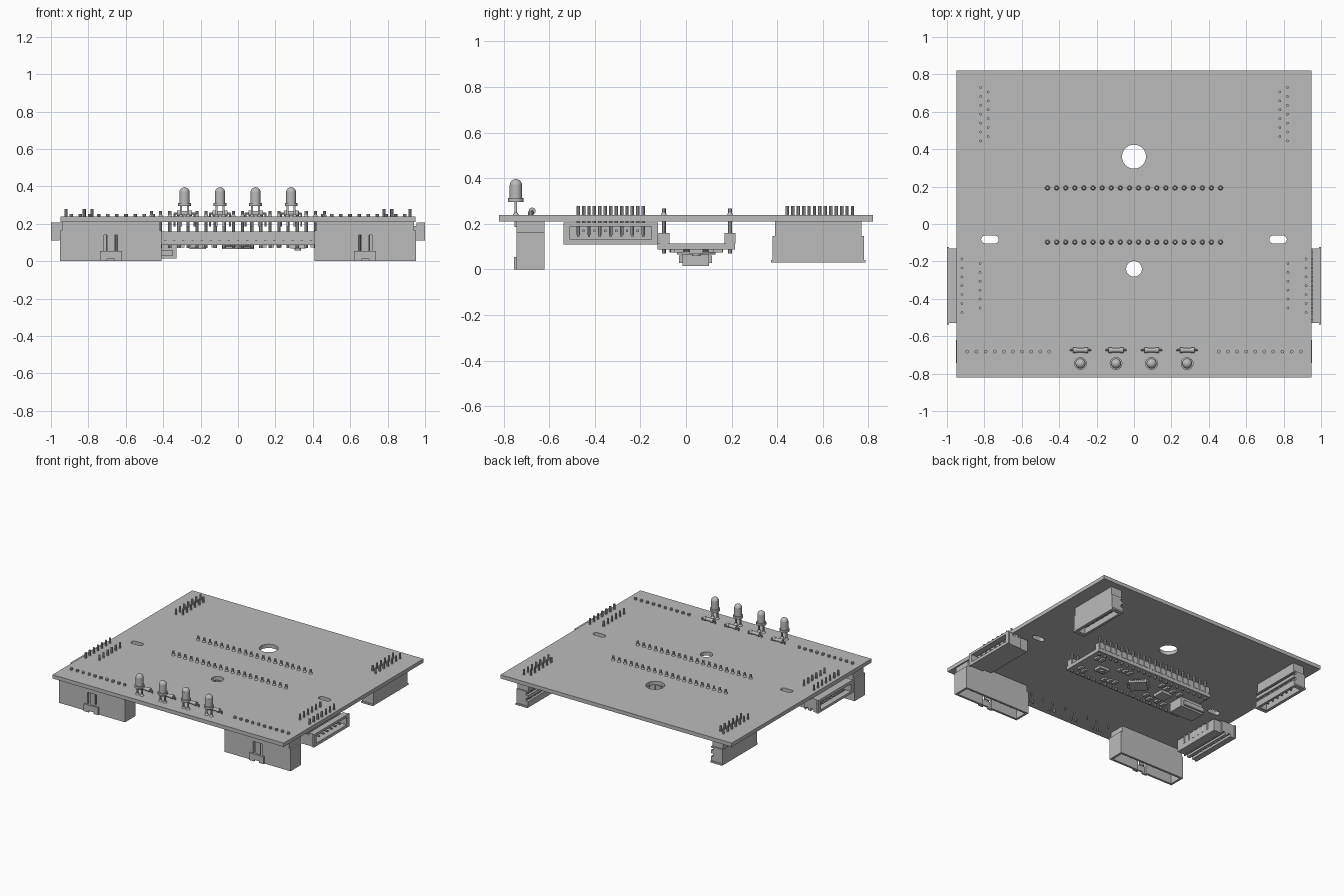
import bpy, bmesh, math, random
from mathutils import Matrix, Vector

old = bpy.data.objects.get("Cube")
if old:
    bpy.data.objects.remove(old, do_unlink=True)

GREY = 0.5
mat = bpy.data.materials.new("plain grey")
mat.use_nodes = True
mat.diffuse_color = (GREY, GREY, GREY, 1)
mat.node_tree.nodes["Principled BSDF"].inputs["Base Color"].default_value = (GREY, GREY, GREY, 1)

PITCH = 0.0487
BOTTOM, TOP = 0.21, 0.238


def box(bm, x0, x1, y0, y1, z0, z1, turn=0):
    centre = Vector((x0 + x1, y0 + y1, z0 + z1)) / 2
    m = (Matrix.Translation(centre) @ Matrix.Rotation(turn, 4, 'Z')
         @ Matrix.Diagonal((abs(x1 - x0), abs(y1 - y0), abs(z1 - z0), 1)))
    bmesh.ops.create_cube(bm, size=1, matrix=m)


def rod(bm, x, y, z0, z1, r=0.007, sides=8, along_x=False, r2=None):
    # upright rod, or lying along x from z0 to z1 with (x, y) as (y, z)
    if along_x:
        m = Matrix.Translation(((z0 + z1) / 2, x, y)) @ Matrix.Rotation(math.pi / 2, 4, 'Y')
    else:
        m = Matrix.Translation((x, y, (z0 + z1) / 2))
    bmesh.ops.create_cone(bm, cap_ends=True, segments=sides, radius1=r,
                          radius2=r if r2 is None else r2, depth=z1 - z0, matrix=m)


def finish(name, bm, smooth=False, matrix=None):
    if matrix:
        bmesh.ops.transform(bm, matrix=matrix, verts=bm.verts)
    bmesh.ops.recalc_face_normals(bm, faces=bm.faces)
    me = bpy.data.meshes.new(name)
    bm.to_mesh(me)
    bm.free()
    me.materials.append(mat)
    ob = bpy.data.objects.new(name, me)
    bpy.context.collection.objects.link(ob)
    if smooth:
        bpy.ops.object.select_all(action='DESELECT')
        ob.select_set(True)
        bpy.context.view_layer.objects.active = ob
        bpy.ops.object.shade_smooth_by_angle(angle=math.radians(35))
    return ob


def shell(bm, x0, x1, y0, y1, z0, z1, t, roof):
    # box open at the bottom
    box(bm, x0, x1, y0, y0 + t, z0, z1)
    box(bm, x0, x1, y1 - t, y1, z0, z1)
    box(bm, x0, x0 + t, y0 + t, y1 - t, z0, z1)
    box(bm, x1 - t, x1, y0 + t, y1 - t, z0, z1)
    box(bm, x0 + t, x1 - t, y0 + t, y1 - t, z1 - roof, z1)


# Board with round holes and slots
bm = bmesh.new()
box(bm, -0.95, 0.95, -0.82, 0.82, BOTTOM, TOP)
board = finish("board", bm)
bm = bmesh.new()
rod(bm, 0, 0.36, 0.1, 0.4, 0.064, 40)
rod(bm, 0, -0.24, 0.1, 0.4, 0.042, 32)
for s in (-1, 1):
    before = set(bm.verts)
    rod(bm, s * 0.77, -0.083, 0.1, 0.4, 0.021, 24)
    for v in set(bm.verts) - before:
        v.co.x += math.copysign(0.026, v.co.x - s * 0.77)
cutter = finish("hole_cutter", bm)
cutter.hide_render = True
mod = board.modifiers.new("holes", 'BOOLEAN')
mod.operation, mod.object, mod.solver = 'DIFFERENCE', cutter, 'EXACT'
bpy.context.view_layer.objects.active = board
bpy.ops.object.modifier_apply(modifier="holes")
bpy.data.objects.remove(cutter, do_unlink=True)

# Front box headers with keyed front wall and one pin row
for s, side in ((-1, "right"), (1, "left")):
    bm = bmesh.new()
    c = s * 0.68
    x0, x1, y0, y1, t = c - 0.272, c + 0.272, -0.743, -0.62, 0.016
    box(bm, x0, x1, y1 - t, y1, 0, 0.165)
    for e in (x0, x1 - t):
        box(bm, e, e + t, y0 + t, y1 - t, 0, 0.165)
    box(bm, x0 + t, x1 - t, y0 + t, y1 - t, 0.145, 0.165)
    box(bm, x0, c - 0.037, y0, y0 + t, 0, 0.165)
    box(bm, c + 0.037, x1, y0, y0 + t, 0, 0.165)
    box(bm, c - 0.037, c + 0.037, y0, y0 + t, 0.14, 0.165)
    box(bm, c - 0.02, c + 0.02, y0 + 0.008, y0 + t, 0.05, 0.14)
    for e in (-1, 1):
        box(bm, c + e * 0.059, c + e * 0.02, y0 - 0.012, y0, 0, 0.055)
    box(bm, c - 0.02, c + 0.02, y0 - 0.012, y0, 0.012, 0.055)
    box(bm, x0 + 0.012, x1 - 0.012, y0, y1, 0.165, BOTTOM)
    finish(side + "_box_header", bm)
    bm = bmesh.new()
    for i in range(10):
        rod(bm, c + s * -0.008 + (i - 4.5) * PITCH, -0.682, 0.04, 0.253, 0.01, 10)
    finish(side + "_box_header_pins", bm, True)


def slotted_header(name, matrix):
    # length along y, mouth at z = 0, slotted long wall on +x
    bm = bmesh.new()
    h = 0.195
    for x, t in ((-0.048, 0.022), (0.03, 0.018)):
        if x < 0:
            box(bm, x, x + t, -0.2, 0.2, 0.012, 0.117)
        else:
            box(bm, x, x + t, -0.2, 0.2, 0.012, 0.045)
            box(bm, x, x + t, -0.2, 0.2, 0.066, 0.09)
            box(bm, x, x + t, -0.2, 0.2, 0.108, 0.117)
    for e in (-1, 1):
        box(bm, -0.026, 0.03, e * 0.178, e * 0.2, 0.012, 0.117)
        box(bm, -0.048, 0.048, e * 0.178, e * 0.208, 0, 0.012)
    box(bm, -0.048, -0.026, -0.178, 0.178, 0, 0.012)
    box(bm, 0.03, 0.048, -0.178, 0.178, 0, 0.012)
    box(bm, -0.044, 0.044, -0.19, 0.19, 0.117, h - 0.015)
    for i in range(13):
        x = 0.012 if i % 2 else -0.012
        box(bm, x - 0.005, x + 0.005, (i - 6) * 0.0238 - 0.005, (i - 6) * 0.0238 + 0.005, 0.03, 0.117)
    finish(name, bm, matrix=matrix)


for s, side in ((-1, "right"), (1, "left")):
    # Back headers open downward, slots facing the middle
    turn = Matrix.Rotation(math.pi if s > 0 else 0, 4, 'Z')
    slotted_header(side + "_back_header", Matrix.Translation((s * 0.8, 0.58, 0.03)) @ turn)
    # Side headers lie flat with the mouth facing outward
    flat = Matrix.Rotation(-s * math.pi / 2, 4, 'Y')
    slotted_header(side + "_side_header", Matrix.Translation((s, -0.33, 0.158)) @ flat)
    # Pins through the board in staggered rows
    bm = bmesh.new()
    for x, n, y in ((0.82, 7, 0.587), (0.78, 6, 0.587), (0.823, 6, -0.33), (0.92, 7, -0.33)):
        for i in range(n):
            yy = y + (i - (n - 1) / 2) * 0.0476
            rod(bm, s * x, yy, 0.15, 0.279, 0.0075, 8)
            if y < 0 and x < 0.9:
                box(bm, s * 0.817, s * 0.86, yy - 0.006, yy + 0.006, 0.15, 0.162)
    finish(side + "_header_pins", bm, True)

# Light domes with flanges and leads, each with a resistor behind
for i in range(4):
    x, y = -0.286 + i * 0.19, -0.746
    bm = bmesh.new()
    rod(bm, x, y, 0.296, 0.312, 0.034, 24)
    rod(bm, x, y, 0.312, 0.37, 0.027, 24)
    bmesh.ops.create_uvsphere(bm, u_segments=24, v_segments=12, radius=0.0268,
                              matrix=Matrix.Translation((x, y, 0.369)))
    for e in (-1, 1):
        box(bm, x + e * 0.014, x + e * 0.024, y - 0.005, y + 0.005, 0.185, 0.296)
        rod(bm, x + e * 0.019, y, TOP, TOP + 0.012, 0.014, 12, r2=0.006)
    finish(f"light_{i + 1}", bm, True)
    bm = bmesh.new()
    y = -0.674
    rod(bm, y, 0.256, x - 0.03, x + 0.03, 0.012, 16, True)
    for e in (-1, 1):
        rod(bm, y, 0.256, x + e * 0.03 - 0.009, x + e * 0.03 + 0.009, 0.015, 16, True)
        rod(bm, y, 0.256, x + e * 0.046 - 0.01, x + e * 0.046 + 0.01, 0.005, 8, True)
        rod(bm, x + e * 0.054, y, 0.185, 0.259, 0.005, 8)
    finish(f"resistor_{i + 1}", bm, True)

# Plug-in module: small board, pin strips and pins
bm = bmesh.new()
box(bm, -0.49, 0.49, -0.125, 0.215, 0.087, 0.113)
finish("module_board", bm)
for y, name in ((-0.097, "front"), (0.193, "back")):
    strip, pins = bmesh.new(), bmesh.new()
    box(strip, -0.485, 0.485, y - 0.018, y + 0.018, 0.113, 0.158)
    for i in range(20):
        x = (i - 9.5) * PITCH
        box(strip, x - 0.018, x + 0.018, y - 0.024, y + 0.024, 0.113, 0.16)
        rod(pins, x, y, 0.07, 0.268, 0.0085, 8)
        rod(pins, x, y, TOP, TOP + 0.012, 0.013, 10, r2=0.008)
    finish(name + "_pin_strip", strip)
    finish(name + "_module_pins", pins, True)

# Module parts underneath: socket, chips, button and small parts
bm = bmesh.new()
box(bm, -0.52, -0.33, -0.015, 0.1, 0.015, 0.087)
box(bm, -0.52, -0.35, -0.03, 0.115, 0.028, 0.06)
finish("cable_socket", bm)
bm = bmesh.new()
box(bm, -0.06, 0.06, -0.015, 0.105, 0.066, 0.087, math.pi / 4)
for k in range(4):
    for i in range(8):
        a = k * math.pi / 2 + math.pi / 4
        p = Matrix.Rotation(a, 3, 'Z') @ Vector((0.066, (i - 3.5) * 0.0125, 0))
        box(bm, p.x - 0.008, p.x + 0.008, p.y + 0.042, p.y + 0.048, 0.078, 0.087, a)
box(bm, -0.26, -0.17, 0.0, 0.09, 0.066, 0.087)
finish("module_chips", bm)
bm = bmesh.new()
box(bm, 0.28, 0.36, 0.015, 0.075, 0.068, 0.087)
rod(bm, 0.32, 0.045, 0.058, 0.068, 0.018, 16)
finish("push_button", bm, True)
bm = bmesh.new()
random.seed(4)
for x in (-0.3, -0.24, -0.18, -0.13, 0.14, 0.18, 0.22, 0.4, 0.44):
    for y in (-0.04, 0.13):
        y += random.uniform(-0.015, 0.015)
        box(bm, x - 0.013, x + 0.013, y - 0.02, y + 0.02, 0.073, 0.087)
finish("small_parts", bm)
